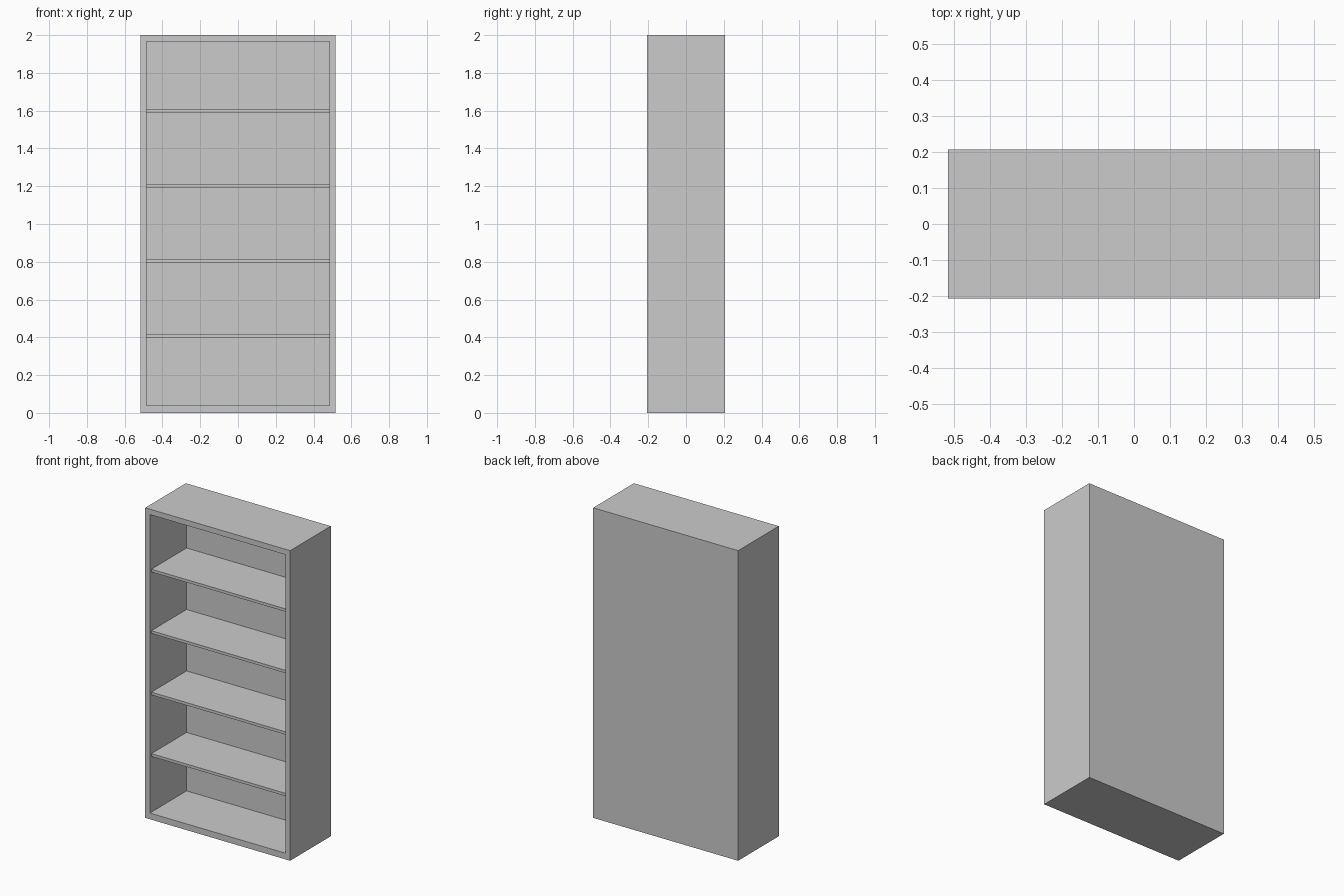
import bpy, bmesh

if "Cube" in bpy.data.objects:
    bpy.data.objects.remove(bpy.data.objects["Cube"])

W, D, H = 0.517, 0.207, 2.0            # half width, half depth, height
IN_X, IN_Z0, IN_Z1 = 0.484, 0.04, 1.965  # opening in the front
BACK_Y = 0.167                         # inner face of the back panel
SHELF_T, SHELF_FRONT = 0.018, -0.191


def finish(bm, name):
    bmesh.ops.recalc_face_normals(bm, faces=bm.faces)
    mesh = bpy.data.meshes.new(name)
    bm.to_mesh(mesh)
    bm.free()
    obj = bpy.data.objects.new(name, mesh)
    bpy.context.collection.objects.link(obj)
    return obj


def box(x0, x1, y0, y1, z0, z1):
    bm = bmesh.new()
    bmesh.ops.create_cube(bm, size=1)
    for v in bm.verts:
        v.co = (x1 if v.co.x > 0 else x0,
                y1 if v.co.y > 0 else y0,
                z1 if v.co.z > 0 else z0)
    return bm


# Cabinet: one box hollowed from the front, so the frame has no seams
bm = box(-W, W, -D, D, 0, H)
front = min(bm.faces, key=lambda f: f.calc_center_median().y)
bmesh.ops.inset_region(bm, faces=[front], thickness=0.03)
for v in front.verts:
    v.co.x = IN_X if v.co.x > 0 else -IN_X
    v.co.z = IN_Z1 if v.co.z > H / 2 else IN_Z0
back = bmesh.ops.extrude_discrete_faces(bm, faces=[front])["faces"][0]
for v in back.verts:
    v.co.y = BACK_Y
finish(bm, "cabinet")

# Four evenly spaced shelves, set slightly behind the front frame
for i in range(4):
    z = 0.408 + i * 0.3965
    finish(box(-IN_X, IN_X, SHELF_FRONT, BACK_Y, z - SHELF_T / 2, z + SHELF_T / 2),
           f"shelf_{i + 1}")
